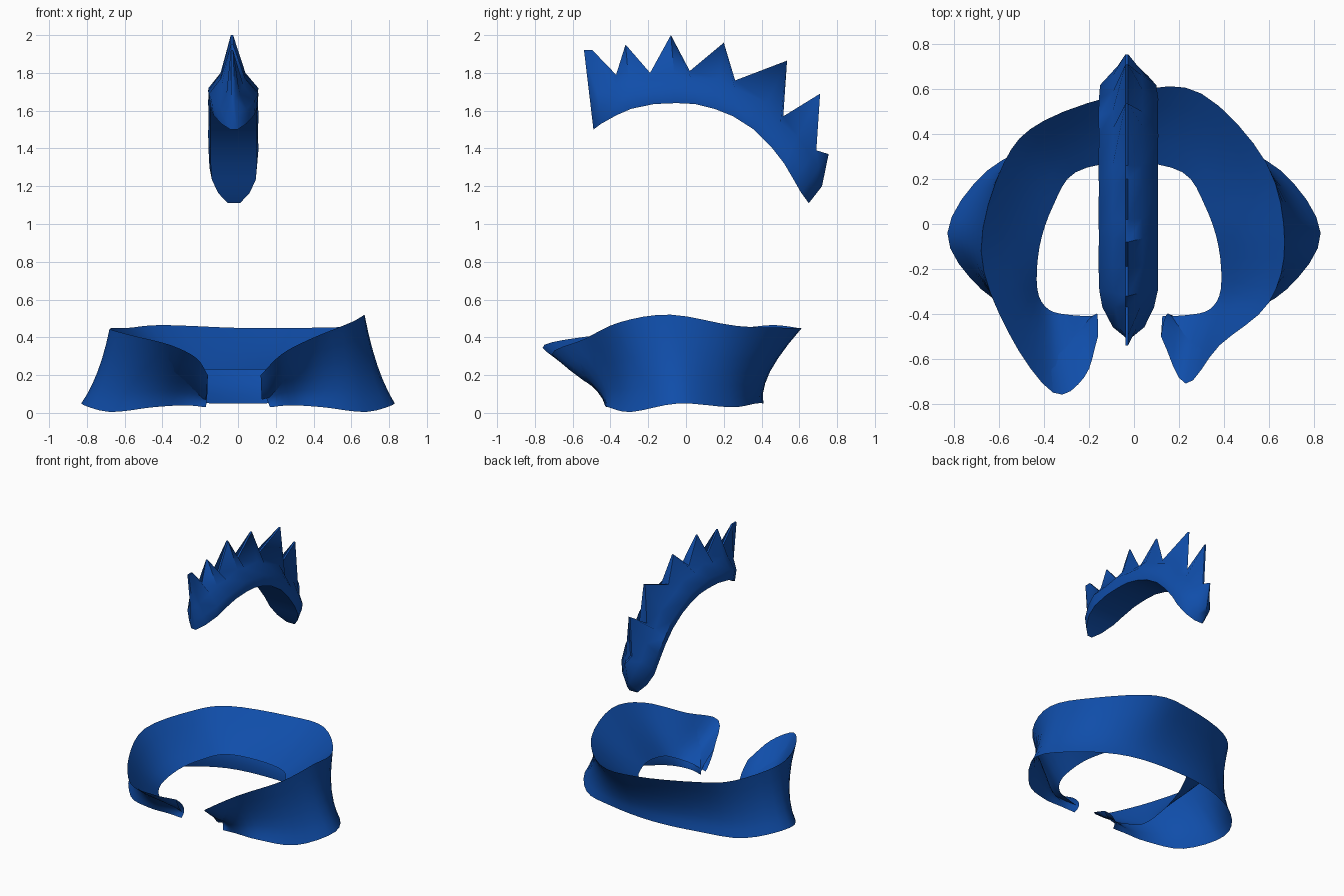
import bpy, bmesh
from mathutils import Vector as V

if "Cube" in bpy.data.objects:
    bpy.data.objects.remove(bpy.data.objects["Cube"])

mat = bpy.data.materials.new("blue")
mat.diffuse_color = (0.005, 0.075, 0.40, 1)
mat.use_nodes = True
mat.node_tree.nodes["Principled BSDF"].inputs["Base Color"].default_value = mat.diffuse_color


def loft(name, rows, closed=False, caps=False, angle=0.8):
    """Skin a list of equally long point rows into one smooth object."""
    bm = bmesh.new()
    vs = [[bm.verts.new(p) for p in r] for r in rows]
    n = len(rows[0])
    for a, b in zip(vs, vs[1:]):
        for i in range(n if closed else n - 1):
            j = (i + 1) % n
            bm.faces.new((a[i], a[j], b[j], b[i]))
    if caps:
        bm.faces.new(vs[0])
        bm.faces.new(vs[-1][::-1])
    bmesh.ops.recalc_face_normals(bm, faces=bm.faces)
    me = bpy.data.meshes.new(name)
    bm.to_mesh(me)
    bm.free()
    me.materials.append(mat)
    ob = bpy.data.objects.new(name, me)
    bpy.context.collection.objects.link(ob)
    bpy.ops.object.select_all(action='DESELECT')
    ob.select_set(True)
    bpy.context.view_layer.objects.active = ob
    bpy.ops.object.shade_smooth_by_angle(angle=angle)
    return ob


def spline(pts, steps=4):
    """Catmull-Rom curve through the points."""
    p = [V(q) for q in pts]
    p = [p[0] * 2 - p[1]] + p + [p[-1] * 2 - p[-2]]
    out = []
    for i in range(1, len(p) - 2):
        a, b, c, d = p[i - 1:i + 3]
        for k in range(steps):
            t = k / steps
            out.append(0.5 * (2 * b + (c - a) * t + (2 * a - 5 * b + 4 * c - d) * t * t
                              + (3 * b - a - 3 * c + d) * t ** 3))
    return out + [p[-2]]


def bezier(a, c, b, n):
    return [a * (1 - i / n) ** 2 + c * 2 * (i / n) * (1 - i / n) + b * (i / n) ** 2
            for i in range(n + 1)]


def mirrored(half, cx=0.0):
    """Left half ending at the back centre, continued to the right front."""
    return half + [(2 * cx - x, y, z) for x, y, z in half[-2::-1]]


# Collar: three rails running from left front, round the back, to right front
rim = spline([(-.16, -.50, .20), (-.22, -.68, .29), (-.36, -.75, .36), (-.56, -.48, .41),
              (-.68, -.12, .445), (-.58, .27, .45), (-.40, .46, .465), (0, .59, .45),
              (.30, .58, .45), (.59, .27, .46), (.67, -.08, .52), (.60, -.35, .48),
              (.38, -.54, .39), (.23, -.71, .31), (.12, -.50, .20)])
hem = spline(mirrored([(-.17, -.42, .03), (-.28, -.43, .04), (-.45, -.41, .03),
                       (-.68, -.29, .005), (-.83, -.04, .05), (-.65, .24, .03),
                       (-.35, .37, .05), (0, .41, .05)]))
inner = spline(mirrored([(-.17, -.41, .07), (-.28, -.405, .10), (-.38, -.38, .12),
                         (-.43, -.29, .16), (-.42, -.10, .20), (-.36, .08, .22),
                         (-.26, .23, .23), (-.02, .275, .23)], -.022))
rows = []
for r, h, i in zip(rim, hem, inner):
    m = (r + h) / 2
    waist = V((m.x * .97, m.y * .76, h.z + .35 * (r.z - h.z)))
    lining = (r + i) / 2 - V((0, 0, .03))
    rows.append(bezier(i, lining, r, 4) + bezier(r, waist, h, 6)[1:])
loft("collar", rows, angle=1.0)

# Crest: stations of base (y, z), ridge (y, z) and half width, front to back
stations = [
    (-.49, 1.50, -.54, 1.92, .02), (-.45, 1.53, -.495, 1.92, .07),
    (-.37, 1.575, -.37, 1.79, .115), (-.29, 1.61, -.32, 1.95, .13),
    (-.17, 1.635, -.19, 1.80, .132), (-.05, 1.64, -.08, 2.00, .132),
    (.05, 1.635, .02, 1.81, .132), (.15, 1.61, .20, 1.96, .132),
    (.25, 1.57, .26, 1.76, .132), (.36, 1.50, .535, 1.865, .132),
    (.45, 1.41, .515, 1.57, .132), (.52, 1.32, .71, 1.69, .132),
    (.57, 1.235, .69, 1.39, .125), (.61, 1.165, .755, 1.37, .09),
    (.65, 1.11, .72, 1.20, .035)]
rows = []
cx = -.022
for by, bz, ty, tz, w in stations:
    base, top = V((cx, by, bz)), V((cx - .01, ty, tz))
    up = top - base
    ln = up.length
    lo = base + up * (min(.08, .4 * ln) / ln)
    hi = base + up * (min(.16, .78 * ln) / ln)
    side = [(base, w * .93), (lo, w), (hi, w * .5), (top, .006)]
    rows.append([p - V((s, 0, 0)) for p, s in side]
                + [p + V((s, 0, 0)) for p, s in side[::-1]])
loft("crest", rows, closed=True, caps=True, angle=0.9)
